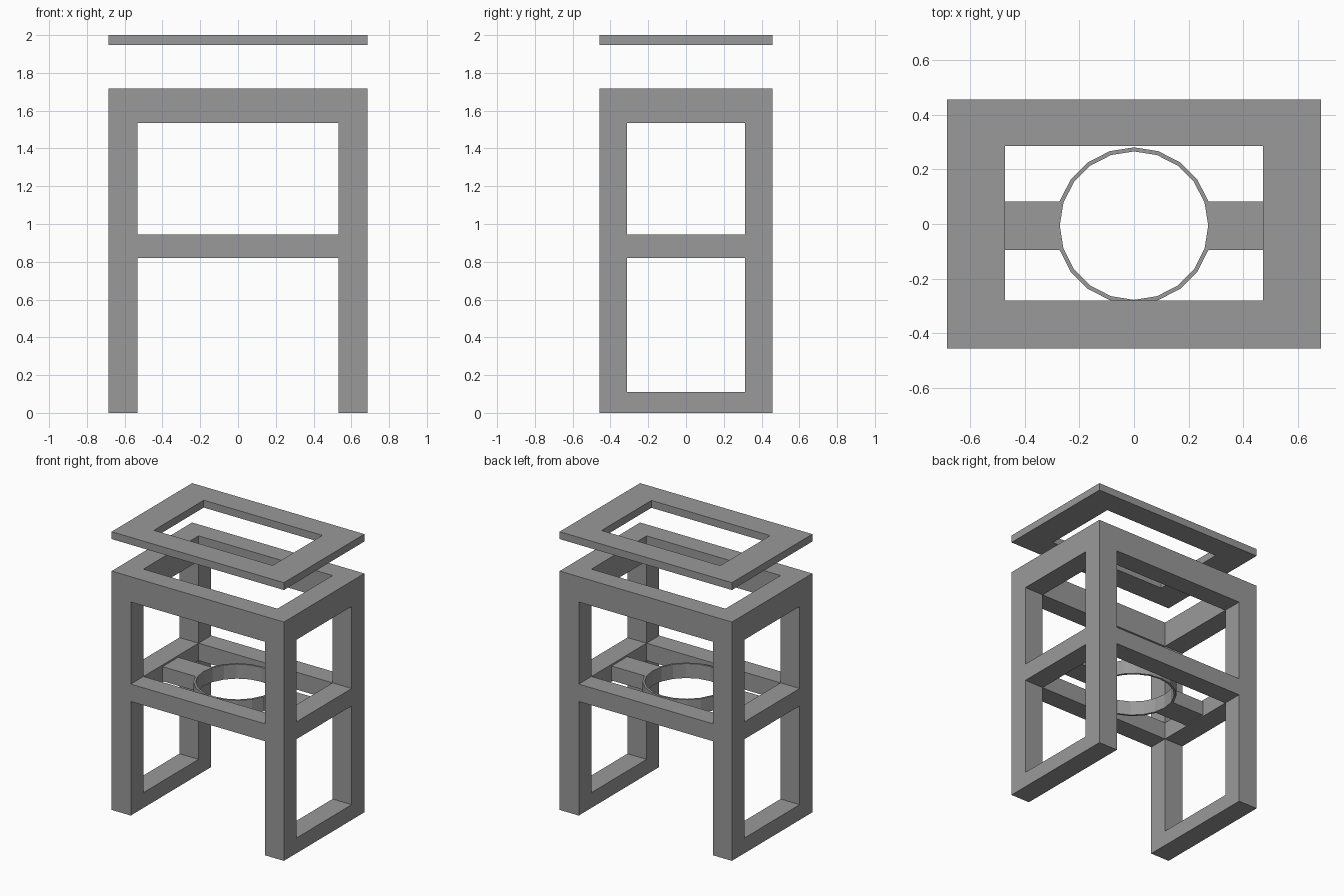
import bpy

if "Cube" in bpy.data.objects:
    bpy.data.objects.remove(bpy.data.objects["Cube"], do_unlink=True)

# One plain grey for every part
grey = bpy.data.materials.new("plain_grey")
grey.use_nodes = True
COLOUR = (0.32, 0.32, 0.32, 1)
grey.diffuse_color = COLOUR
grey.node_tree.nodes["Principled BSDF"].inputs["Base Color"].default_value = COLOUR

# Shared sizes
HX, HY = 0.685, 0.457            # outer half width and half depth
IX, IY = 0.533, 0.313            # half opening between the posts
MID, TOP = (0.82, 0.945), (1.535, 1.717)
FOOT = 0.11
FAR = 1.0                        # half length of through cutters


def box(name, x, y, z):
    """Box from (low, high) ranges on each axis."""
    bpy.ops.mesh.primitive_cube_add(size=1, location=[(a + b) / 2 for a, b in (x, y, z)])
    ob = bpy.context.object
    ob.name = name
    ob.scale = [b - a for a, b in (x, y, z)]
    bpy.ops.object.transform_apply(location=True, rotation=False, scale=True)
    ob.data.materials.append(grey)
    return ob


def drum(name, radius, y, z):
    """Upright twenty-sided cylinder."""
    bpy.ops.mesh.primitive_cylinder_add(vertices=20, radius=radius, depth=z[1] - z[0],
                                        location=(0, y, sum(z) / 2))
    ob = bpy.context.object
    ob.name = name
    ob.data.materials.append(grey)
    return ob


def combine(target, tool, operation="DIFFERENCE"):
    """Apply a boolean and discard the helper."""
    tool.hide_render = True
    mod = target.modifiers.new(tool.name, "BOOLEAN")
    mod.object, mod.operation, mod.solver = tool, operation, "EXACT"
    bpy.context.view_layer.objects.active = target
    bpy.ops.object.modifier_apply(modifier=mod.name)
    bpy.data.objects.remove(tool, do_unlink=True)


def both(half):
    return (-half, half)


# Stand frame: solid block hollowed from above, the sides and the front
frame = box("stand_frame", both(HX), both(HY), (0, TOP[1]))
combine(frame, box("shaft_cutter", both(IX), both(IY), (-FAR, 3)))
upper = (MID[1], TOP[0])
for low in (FOOT, -FAR):
    for window in (upper, (low, MID[0])):
        if low == FOOT:
            combine(frame, box("side_cutter", both(FAR), both(IY), window))
        else:
            combine(frame, box("front_cutter", both(IX), both(FAR), window))

# Ring holder: two arms joined to a thin ring inside the middle rails
CY, HOLD = -0.006, (0.828, 0.932)
holder = drum("ring_holder", 0.287, CY, HOLD)
combine(holder, box("arms", both(IX + 0.005), (CY - 0.089, CY + 0.089), HOLD), "UNION")
combine(holder, drum("hole_cutter", 0.272, CY, (0.5, 1.2)))

# Flat lid frame floating above the stand
lid = box("lid_frame", both(HX), both(HY), (1.947, 2.0))
combine(lid, box("lid_cutter", both(0.472), (-0.281, 0.285), (1.8, 2.2)))
